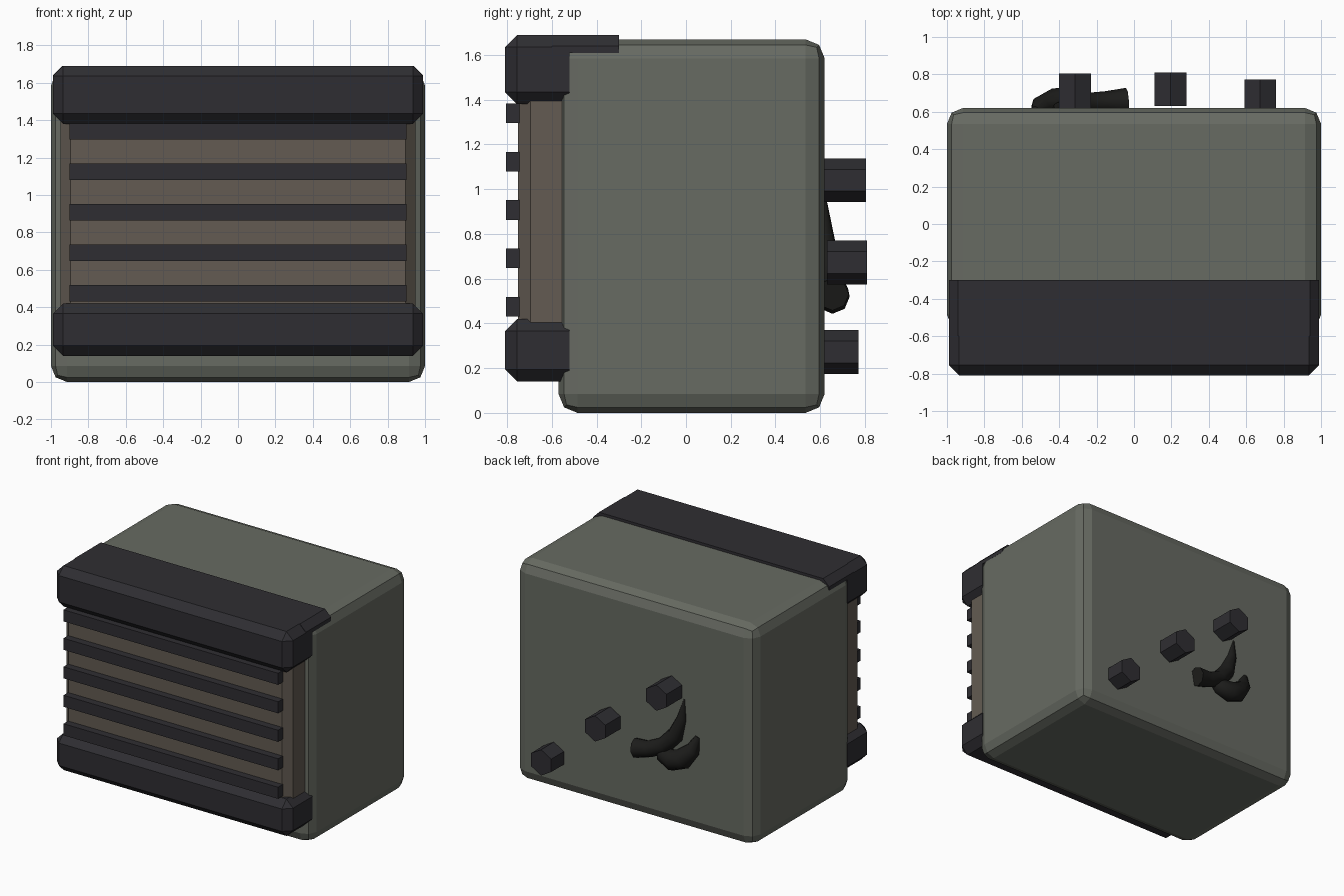
import bpy, bmesh, math
from mathutils import Matrix, Vector

if "Cube" in bpy.data.objects:
    bpy.data.objects.remove(bpy.data.objects["Cube"])


def material(name, rgb):
    m = bpy.data.materials.new(name)
    m.diffuse_color = (*rgb, 1)
    m.use_nodes = True
    m.node_tree.nodes["Principled BSDF"].inputs["Base Color"].default_value = m.diffuse_color
    return m


GREEN = material("olive_grey", (0.135, 0.145, 0.122))
DARK = material("dark_trim", (0.028, 0.027, 0.032))
BROWN = material("brown_panel", (0.125, 0.105, 0.085))
BLACK = material("black_cloth", (0.012, 0.012, 0.011))


def finish(bm, name, mat):
    bmesh.ops.recalc_face_normals(bm, faces=bm.faces)
    mesh = bpy.data.meshes.new(name)
    bm.to_mesh(mesh)
    bm.free()
    mesh.materials.append(mat)
    ob = bpy.data.objects.new(name, mesh)
    bpy.context.collection.objects.link(ob)
    return ob


def box(name, lo, hi, mat, bevel=0, segments=1, pick=lambda a, b: True):
    """Box between two corners; edges accepted by pick get bevelled."""
    lo, hi = Vector(lo), Vector(hi)
    bm = bmesh.new()
    bmesh.ops.create_cube(bm, size=1)
    for v in bm.verts:
        v.co = (lo + hi) / 2 + v.co * (hi - lo)
    if bevel:
        edges = [e for e in bm.edges if pick(e.verts[0].co, e.verts[1].co)]
        bmesh.ops.bevel(bm, geom=edges, offset=bevel, segments=segments,
                        profile=0.5, affect='EDGES')
    return finish(bm, name, mat)


# Main case
box("case", (-1, -0.57, 0), (1, 0.62, 1.67), GREEN, 0.085, 2)

# Recessed front panel with chamfered upright corners
box("front_panel", (-0.95, -0.75, 0.3), (0.95, -0.5, 1.5), BROWN, 0.055, 1,
    lambda a, b: abs(a.z - b.z) > 0.1 and a.y < -0.7)

# Front slats
for i in range(5):
    z = 0.475 + i * 0.216
    box(f"slat_{i + 1}", (-0.9, -0.805, z - 0.044), (0.9, -0.72, z + 0.044), DARK)

# Chunky bars above and below the slats, square at the back
for name, z0, z1 in (("lower_bar", 0.14, 0.42), ("upper_bar", 1.38, 1.69)):
    box(name, (-0.99, -0.81, z0), (0.99, -0.52, z1), DARK, 0.055, 1,
        lambda a, b: not (a.y > -0.6 and b.y > -0.6))

# Lip of the upper bar running back over the case
box("top_lip", (-0.99, -0.6, 1.61), (0.99, -0.3, 1.69), DARK, 0.05, 1,
    lambda a, b: abs(a.y - b.y) > 0.1 and a.z > 1.65)

# Hexagonal knobs on the back
for i, (x, z, y0, y1) in enumerate(((-0.315, 1.04, 0.6, 0.805),
                                    (0.195, 0.672, 0.63, 0.81),
                                    (0.675, 0.272, 0.6, 0.772))):
    bm = bmesh.new()
    place = (Matrix.Translation((x, (y0 + y1) / 2, z))
             @ Matrix.Rotation(math.pi / 2, 4, 'X'))
    bmesh.ops.create_cone(bm, cap_ends=True, segments=6, radius1=0.098,
                          radius2=0.098, depth=y1 - y0, matrix=place)
    xs = [v.co.x for v in bm.verts]
    if max(xs) - min(xs) > 0.18:
        bmesh.ops.rotate(bm, verts=bm.verts, cent=(x, 0, z),
                         matrix=Matrix.Rotation(math.pi / 6, 3, 'Y'))
    finish(bm, f"knob_{i + 1}", DARK)


def strand(name, points, sides=8):
    """Tapered tube through (x, y, z, radius) points."""
    bm = bmesh.new()
    rings = []
    for i, p in enumerate(points):
        a, b = points[max(i - 1, 0)], points[min(i + 1, len(points) - 1)]
        tangent = (Vector(b[:3]) - Vector(a[:3])).normalized()
        u = tangent.cross(Vector((0, 1, 0))).normalized()
        w = tangent.cross(u)
        rings.append([bm.verts.new(Vector(p[:3]) + p[3] * (
            u * math.cos(t) + w * math.sin(t)))
            for t in (2 * math.pi * k / sides for k in range(sides))])
    for r, s in zip(rings, rings[1:]):
        for k in range(sides):
            n = (k + 1) % sides
            bm.faces.new((r[k], r[n], s[n], s[k]))
    bm.faces.new(rings[0])
    bm.faces.new(rings[-1])
    for f in bm.faces:
        f.smooth = len(f.verts) == 4
    return finish(bm, name, mat=BLACK)


# Knotted scrap of cloth on the back: a pointed tail and a curled fold
strand("cloth_tail", [(-0.42, 0.615, 0.99, 0.006), (-0.40, 0.612, 0.84, 0.04),
                      (-0.35, 0.62, 0.70, 0.06), (-0.26, 0.64, 0.60, 0.06),
                      (-0.15, 0.65, 0.55, 0.06), (-0.04, 0.655, 0.53, 0.073)])
strand("cloth_fold", [(-0.53, 0.61, 0.73, 0.02), (-0.50, 0.63, 0.63, 0.055),
                      (-0.43, 0.65, 0.55, 0.075), (-0.35, 0.655, 0.52, 0.077),
                      (-0.26, 0.64, 0.54, 0.06), (-0.20, 0.62, 0.58, 0.02)])
